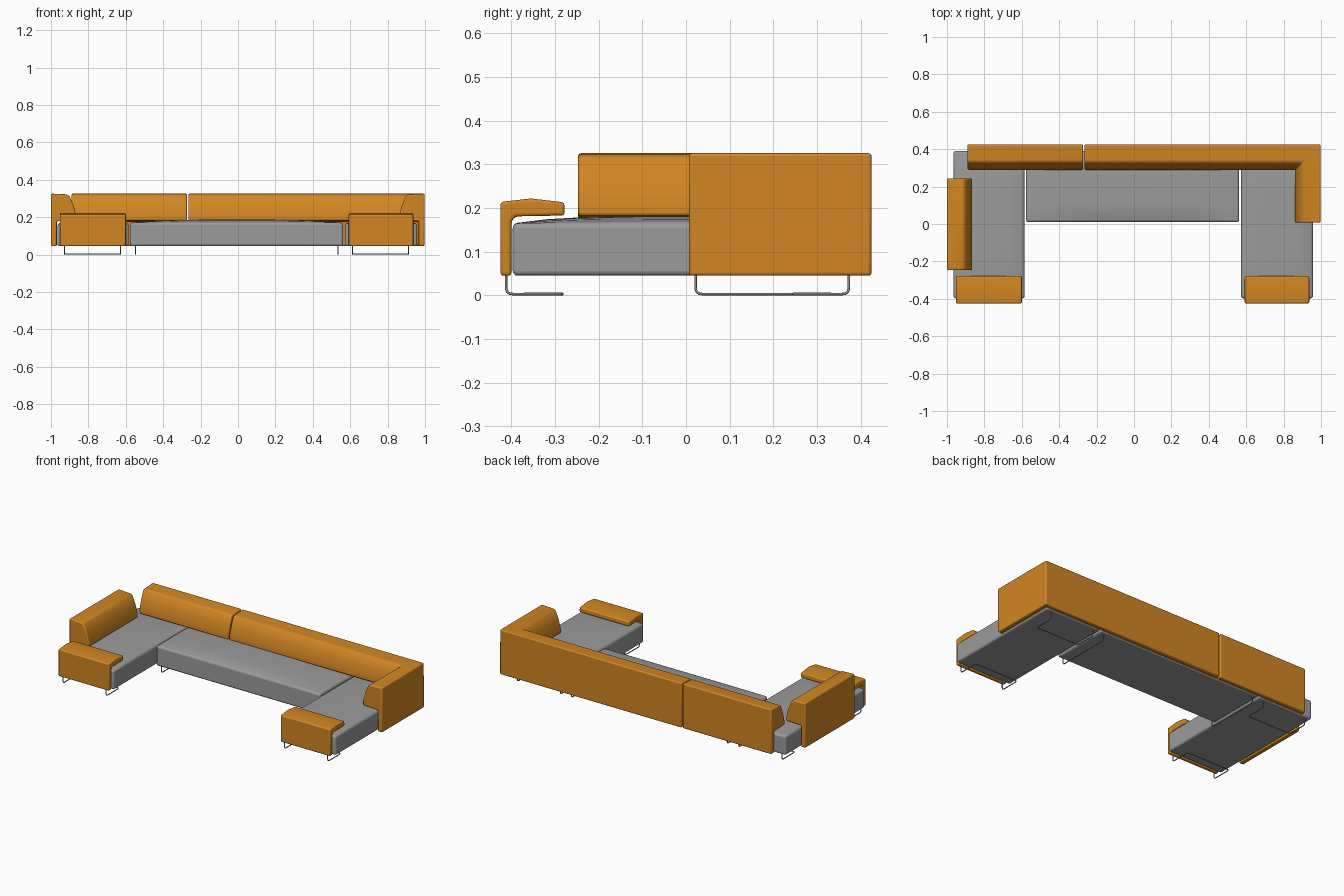
import bpy, bmesh
from mathutils import Vector

if "Cube" in bpy.data.objects:
    bpy.data.objects.remove(bpy.data.objects["Cube"], do_unlink=True)


def material(name, rgb):
    m = bpy.data.materials.new(name)
    m.use_nodes = True
    m.diffuse_color = (*rgb, 1)
    m.node_tree.nodes["Principled BSDF"].inputs["Base Color"].default_value = (*rgb, 1)
    return m


ORANGE = material("orange fabric", (0.64, 0.24, 0.017))
GREY = material("grey fabric", (0.33, 0.33, 0.33))
METAL = material("steel", (0.28, 0.28, 0.28))


def finish(name, bm, mat, radius):
    """Turn the bmesh into a softly rounded upholstered object."""
    bmesh.ops.recalc_face_normals(bm, faces=bm.faces)
    mesh = bpy.data.meshes.new(name)
    bm.to_mesh(mesh)
    bm.free()
    mesh.materials.append(mat)
    ob = bpy.data.objects.new(name, mesh)
    bpy.context.collection.objects.link(ob)
    bevel = ob.modifiers.new("soft_edges", "BEVEL")
    bevel.width = radius
    bevel.segments = 3
    bevel.limit_method = "ANGLE"
    bevel.angle_limit = 0.6
    bpy.ops.object.select_all(action="DESELECT")
    ob.select_set(True)
    bpy.context.view_layer.objects.active = ob
    bpy.ops.object.shade_smooth_by_angle(angle=0.7)
    return ob


def seat(name, x0, x1, y0, y1, top, crown):
    """Box cushion with a gently domed top."""
    bm = bmesh.new()
    bmesh.ops.create_cube(bm, size=2)
    bmesh.ops.subdivide_edges(bm, edges=bm.edges[:], cuts=9, use_grid_fill=True)
    for v in bm.verts:
        u, w, h = v.co
        z = 0.045 + (h + 1) / 2 * (top - 0.045)
        if h > 0.99:
            z += crown * (1 - u ** 4) * (1 - w ** 4)
        v.co = ((x0 + x1) / 2 + u * (x1 - x0) / 2, (y0 + y1) / 2 + w * (y1 - y0) / 2, z)
    finish(name, bm, GREY, 0.011)


def sweep(name, profile, path, radius=0.007):
    """Sweep (depth, height) points along stations of (x, y, inward x, inward y)."""
    bm = bmesh.new()
    rings = [[bm.verts.new((x + d * ix, y + d * iy, z)) for d, z in profile]
             for x, y, ix, iy in path]
    n = len(profile)
    for a, b in zip(rings, rings[1:]):
        for i in range(n):
            j = (i + 1) % n
            bm.faces.new((a[i], a[j], b[j], b[i]))
    bm.faces.new(rings[0])
    bm.faces.new(rings[-1])
    finish(name, bm, ORANGE, radius)


def wire(name, points, radius=0.015):
    """Bent steel rod with rounded corners."""
    pts = [Vector(p) for p in points]
    out = [pts[0]]
    for a, b, c in zip(pts, pts[1:], pts[2:]):
        p = b + (a - b).normalized() * radius
        q = b + (c - b).normalized() * radius
        for k in range(5):
            t = k / 4
            out.append(p * (1 - t) ** 2 + b * 2 * t * (1 - t) + q * t * t)
    out.append(pts[-1])
    cu = bpy.data.curves.new(name, "CURVE")
    cu.dimensions = "3D"
    cu.bevel_depth = 0.003
    cu.bevel_resolution = 2
    sp = cu.splines.new("POLY")
    sp.points.add(len(out) - 1)
    for s, p in zip(sp.points, out):
        s.co = (*p, 1)
    cu.materials.append(METAL)
    bpy.context.collection.objects.link(bpy.data.objects.new(name, cu))


# Seat cushions
seat("right_chaise_seat", -0.965, -0.585, -0.397, 0.39, 0.165, 0.016)
seat("left_chaise_seat", 0.572, 0.957, -0.397, 0.39, 0.165, 0.016)
seat("middle_seat", -0.577, 0.562, 0.01, 0.39, 0.17, 0.017)

# Backrests: thin skirt behind the seat, tapered cushion above it
back = [(0, 0.045), (0, 0.326), (0.088, 0.322), (0.1, 0.312), (0.12, 0.265),
        (0.135, 0.21), (0.135, 0.182), (0.031, 0.178), (0.031, 0.045)]
sweep("short_backrest", back, [(-0.89, 0.425, 0, -1), (-0.273, 0.425, 0, -1)])
sweep("corner_backrest", back, [(-0.265, 0.425, 0, -1), (0.997, 0.425, -1, -1),
                                (0.997, 0.007, -1, 0)])
sweep("side_backrest", back, [(-1, -0.247, 1, 0), (-1, 0.243, 1, 0)])

# Front armrests: panel with a flap folded over the seat
arm = [(0, 0.045), (0, 0.214), (0.07, 0.222), (0.146, 0.213), (0.147, 0.183),
       (0.035, 0.181), (0.025, 0.17), (0.025, 0.045)]
for name, x0, x1 in (("right_armrest", -0.952, -0.6), ("left_armrest", 0.592, 0.937)):
    sweep(name, arm, [(x0, -0.425, 0, 1), (x1, -0.425, 0, 1)])

# Steel sled legs
Z = 0.003
for side, x0, x1 in (("right", -0.928, -0.628), ("left", 0.612, 0.912)):
    for end, y0, y1 in (("front", -0.412, -0.283), ("rear", 0.373, 0.245)):
        wire(f"{side}_{end}_leg", [(x0, y0, 0.06), (x0, y0, Z), (x0, y1, Z),
                                   (x1, y1, Z), (x1, y0, Z), (x1, y0, 0.06)])
for side, x in (("right", -0.548), ("left", 0.535)):
    wire(f"middle_{side}_leg", [(x, 0.022, 0.06), (x, 0.022, Z),
                                (x, 0.373, Z), (x, 0.373, 0.06)])
